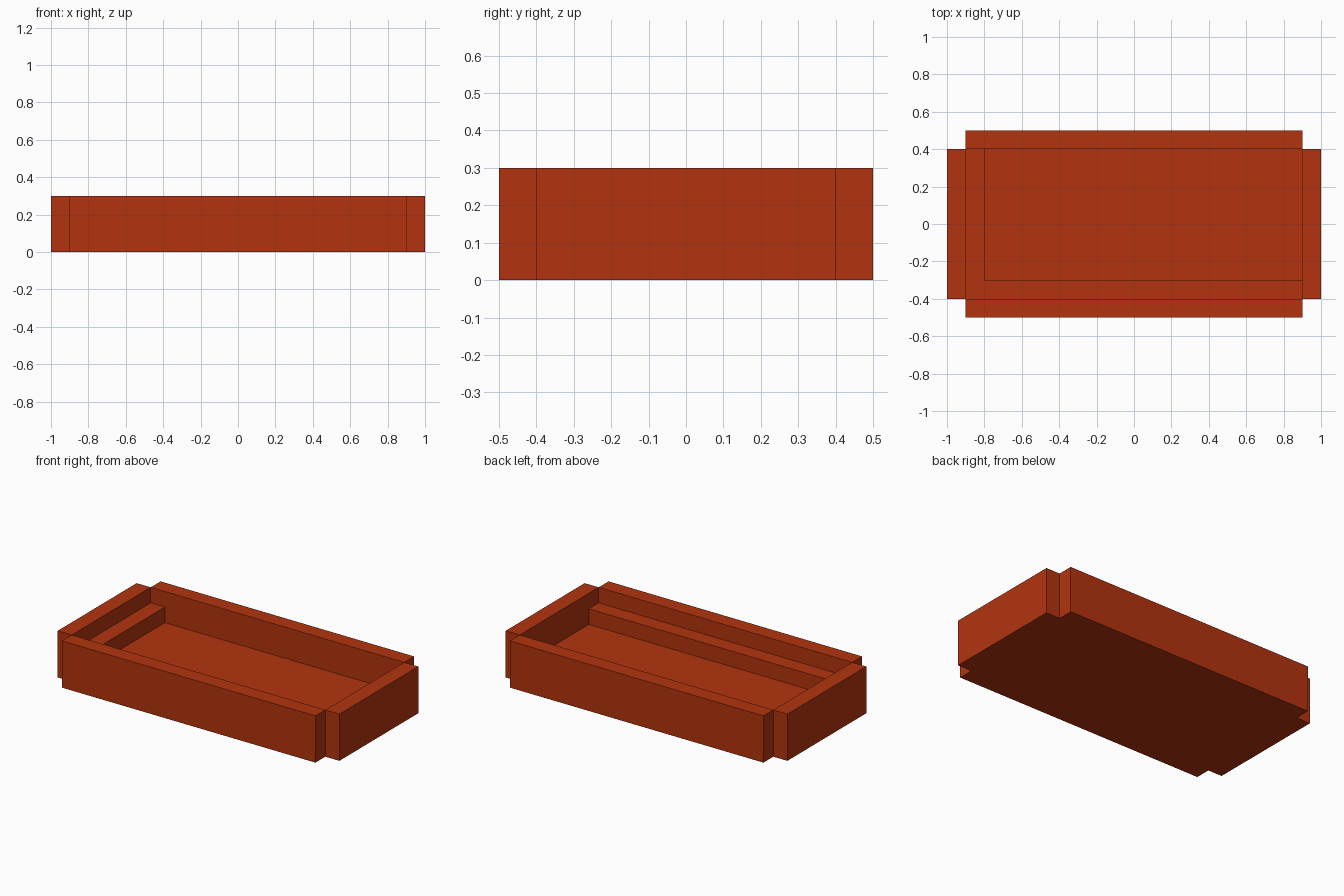
import bpy
import bmesh

cube = bpy.data.objects.get("Cube")
if cube:
    bpy.data.objects.remove(cube, do_unlink=True)

# Single rust red material
COLOR = (0.45, 0.034, 0.0045, 1.0)
rust = bpy.data.materials.new("rust_red")
rust.use_nodes = True
rust.diffuse_color = COLOR
bsdf = next(n for n in rust.node_tree.nodes if n.type == "BSDF_PRINCIPLED")
bsdf.inputs["Base Color"].default_value = COLOR


def prism(name, outline, z0, z1):
    """Extrude a flat counter-clockwise outline from z0 up to z1."""
    bm = bmesh.new()
    base = bm.faces.new([bm.verts.new((x, y, z0)) for x, y in outline])
    top = bmesh.ops.extrude_face_region(bm, geom=[base], use_keep_orig=True)["geom"]
    verts = [v for v in top if isinstance(v, bmesh.types.BMVert)]
    bmesh.ops.translate(bm, verts=verts, vec=(0, 0, z1 - z0))
    bmesh.ops.recalc_face_normals(bm, faces=bm.faces)
    mesh = bpy.data.meshes.new(name)
    bm.to_mesh(mesh)
    bm.free()
    mesh.materials.append(rust)
    obj = bpy.data.objects.new(name, mesh)
    bpy.context.collection.objects.link(obj)
    return obj


def rect(x0, x1, y0, y1):
    return [(x0, y0), (x1, y0), (x1, y1), (x0, y1)]


WALL = 0.1          # wall and floor thickness
IX, IY = 0.9, 0.4   # half size of the inside
HEIGHT = 0.3

# Floor slab
prism("floor", rect(-IX, IX, -IY, IY), 0, WALL)

# Four walls, leaving open notches at the outer corners
prism("front_wall", rect(-IX, IX, -IY - WALL, -IY), 0, HEIGHT)
prism("back_wall", rect(-IX, IX, IY, IY + WALL), 0, HEIGHT)
prism("right_wall", rect(-IX - WALL, -IX, -IY, IY), 0, HEIGHT)
prism("left_wall", rect(IX, IX + WALL, -IY, IY), 0, HEIGHT)

# L-shaped inner step along the front and right walls
prism("inner_step", [(-IX, -IY), (IX, -IY), (IX, -IY + WALL),
                     (-IX + WALL, -IY + WALL), (-IX + WALL, IY), (-IX, IY)],
      WALL, 2 * WALL)
